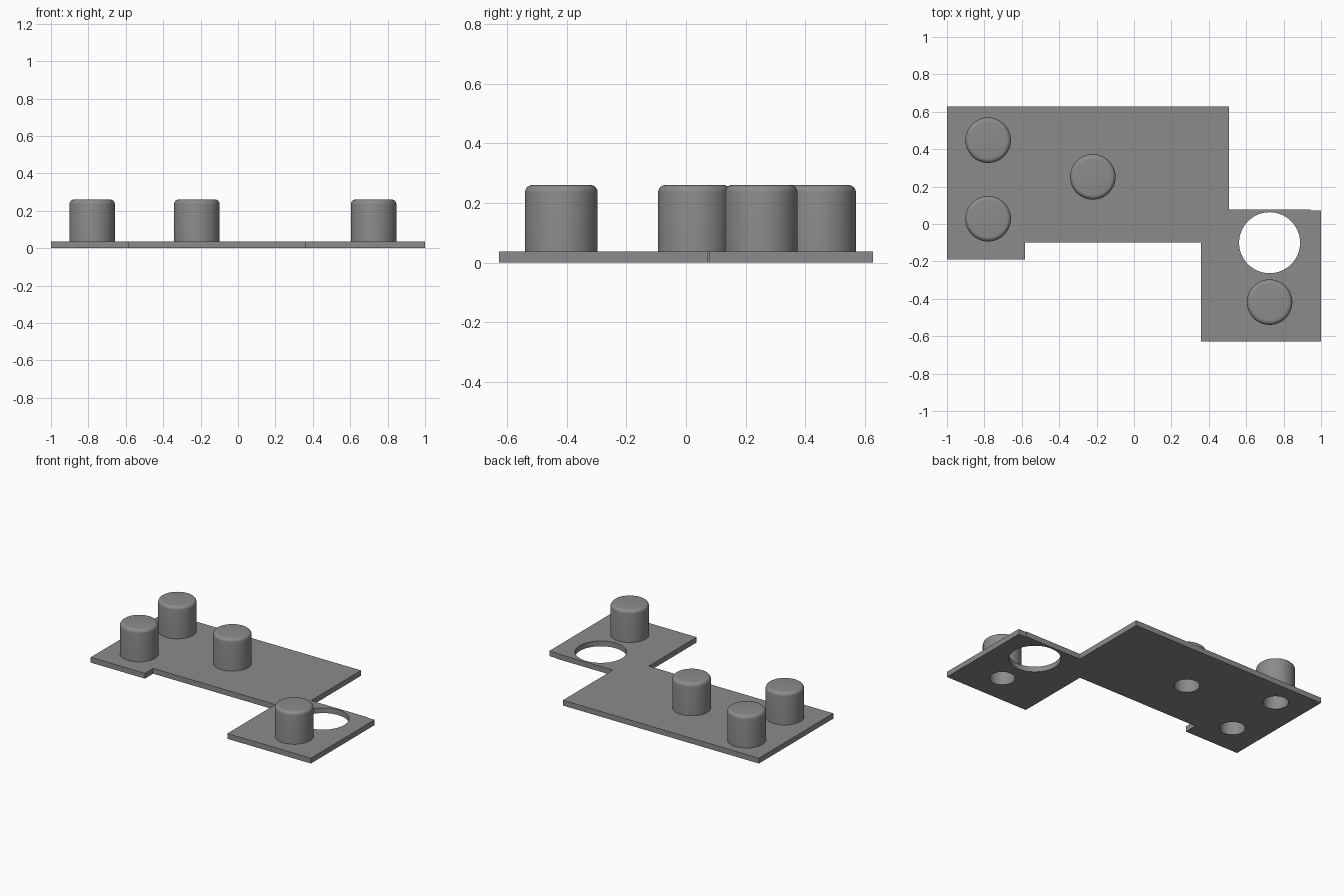
import bpy, bmesh, math
from mathutils import Matrix, Vector

if "Cube" in bpy.data.objects:
    bpy.data.objects.remove(bpy.data.objects["Cube"])

PLATE_T, TOP = 0.037, 0.26
PEG_R, BORE_R, BORE_TOP, FILLET = 0.1215, 0.08, 0.222, 0.024
SEG = 64

grey = bpy.data.materials.new("mid grey")
grey.diffuse_color = (0.26, 0.26, 0.26, 1)
grey.use_nodes = True
grey.node_tree.nodes["Principled BSDF"].inputs["Base Color"].default_value = grey.diffuse_color

outline = [(-1, 0.627), (0.508, 0.627), (0.508, 0.078), (0.943, 0.078),
           (0.943, 0.072), (1, 0.072), (1, -0.627), (0.357, -0.627),
           (0.357, -0.10), (-0.583, -0.10), (-0.583, -0.19), (-1, -0.19)]
pegs = [(-0.78, 0.448), (-0.78, 0.028), (-0.22, 0.252), (0.725, -0.418)]
big_hole = (0.725, -0.10, 0.163)


def circle(cx, cy, r):
    return [(cx + r * math.cos(2 * math.pi * i / SEG),
             cy + r * math.sin(2 * math.pi * i / SEG)) for i in range(SEG)]


def finish(obj):
    obj.data.materials.clear()
    obj.data.materials.append(grey)
    bpy.ops.object.select_all(action='DESELECT')
    obj.select_set(True)
    bpy.context.view_layer.objects.active = obj
    bpy.ops.object.shade_smooth_by_angle(angle=math.radians(35))


# Flat plate: filled outline with the large opening and the peg bores
curve = bpy.data.curves.new("plate", 'CURVE')
curve.dimensions = '2D'
curve.fill_mode = 'BOTH'
curve.extrude = PLATE_T / 2
for loop in [outline, circle(*big_hole)] + [circle(x, y, BORE_R) for x, y in pegs]:
    spline = curve.splines.new('POLY')
    spline.points.add(len(loop) - 1)
    for p, (x, y) in zip(spline.points, loop):
        p.co = (x, y, PLATE_T / 2, 1)
    spline.use_cyclic_u = True
plate = bpy.data.objects.new("plate", curve)
bpy.context.collection.objects.link(plate)
plate.select_set(True)
bpy.context.view_layer.objects.active = plate
bpy.ops.object.convert(target='MESH')
plate = bpy.context.object
plate.data.transform(Matrix.Translation((0, 0, PLATE_T / 2 - sum(
    v.co.z for v in plate.data.vertices) / len(plate.data.vertices))))
bm = bmesh.new()
bm.from_mesh(plate.data)
bmesh.ops.remove_doubles(bm, verts=bm.verts, dist=0.0002)
bmesh.ops.recalc_face_normals(bm, faces=bm.faces)
bm.to_mesh(plate.data)
bm.free()
finish(plate)

# Hollow peg: one turned profile with a rounded top rim and a blind bore
profile = [(BORE_R, PLATE_T), (PEG_R, PLATE_T)]
for i in range(7):
    a = math.pi / 2 * i / 6
    profile.append((PEG_R - FILLET + FILLET * math.cos(a),
                    TOP - FILLET + FILLET * math.sin(a)))
profile.append((0, TOP))
bore = [(0, BORE_TOP), (BORE_R, BORE_TOP), (BORE_R, PLATE_T)]

bm = bmesh.new()
for path in (profile, bore):
    verts = [bm.verts.new((r, 0, z)) for r, z in path]
    edges = [bm.edges.new(pair) for pair in zip(verts, verts[1:])]
    bmesh.ops.spin(bm, geom=verts + edges, cent=(0, 0, 0), axis=(0, 0, 1),
                   angle=2 * math.pi, steps=SEG, use_duplicate=False)
bmesh.ops.remove_doubles(bm, verts=bm.verts, dist=0.0002)
bmesh.ops.recalc_face_normals(bm, faces=bm.faces)
peg_mesh = bpy.data.meshes.new("peg")
bm.to_mesh(peg_mesh)
bm.free()
for n, (x, y) in enumerate(pegs, 1):
    peg = bpy.data.objects.new(f"peg_{n}", peg_mesh)
    peg.location = (x, y, 0)
    bpy.context.collection.objects.link(peg)
    finish(peg)
